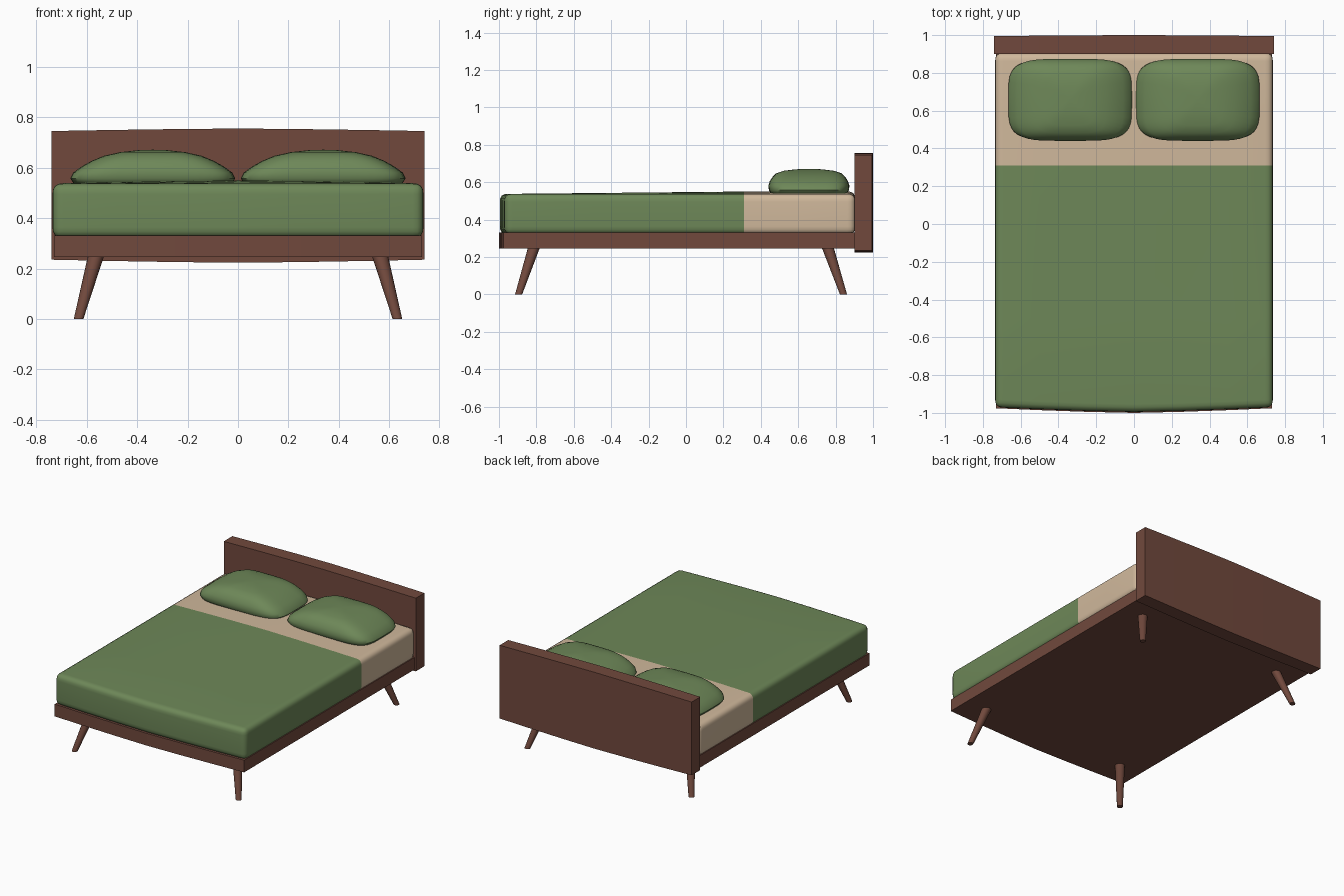
import bpy, bmesh, math
from mathutils import Vector

if "Cube" in bpy.data.objects:
    bpy.data.objects.remove(bpy.data.objects["Cube"])


def material(name, rgb):
    m = bpy.data.materials.new(name)
    m.diffuse_color = (*rgb, 1)
    m.use_nodes = True
    m.node_tree.nodes["Principled BSDF"].inputs["Base Color"].default_value = m.diffuse_color
    return m


WOOD = material("brown wood", (0.165, 0.066, 0.046))
GREEN = material("green fabric", (0.155, 0.245, 0.098))
CREAM = material("cream sheet", (0.63, 0.48, 0.33))


def finish(name, bm, mats, smooth=None):
    bmesh.ops.recalc_face_normals(bm, faces=bm.faces)
    me = bpy.data.meshes.new(name)
    bm.to_mesh(me)
    bm.free()
    for m in mats:
        me.materials.append(m)
    ob = bpy.data.objects.new(name, me)
    bpy.context.collection.objects.link(ob)
    if smooth:
        bpy.ops.object.select_all(action='DESELECT')
        ob.select_set(True)
        bpy.context.view_layer.objects.active = ob
        bpy.ops.object.shade_smooth_by_angle(angle=math.radians(smooth))
    return ob


def box(lo, hi):
    bm = bmesh.new()
    bmesh.ops.create_cube(bm, size=1)
    for v in bm.verts:
        v.co = Vector([l + (c + 0.5) * (h - l) for c, l, h in zip(v.co, lo, hi)])
    return bm


def cut(bm, co, no):
    bmesh.ops.bisect_plane(bm, geom=bm.verts[:] + bm.edges[:] + bm.faces[:],
                           plane_co=co, plane_no=no)


def cut_across(bm):
    for x in (-0.5, -0.25, 0, 0.25, 0.5):
        cut(bm, (x, 0, 0), (1, 0, 0))


def bow(x):
    return 1 - (abs(x) / 0.74) ** 1.4


# Headboard, slightly bowed at top, bottom and back
bm = box((-0.74, 0.90, 0.235), (0.74, 0.995, 0.745))
cut_across(bm)
for v in bm.verts:
    b = bow(v.co.x)
    v.co.z += 0.01 * b if v.co.z > 0.5 else -0.012 * b
    if v.co.y > 0.95:
        v.co.y += 0.005 * b
finish("headboard", bm, [WOOD])

# Bed frame with bowed front
bm = box((-0.73, -0.975, 0.245), (0.73, 0.91, 0.33))
cut_across(bm)
for v in bm.verts:
    if v.co.y < 0:
        v.co.y -= 0.025 * bow(v.co.x)
finish("bed_frame", bm, [WOOD])

# Mattress: cream sheet at the head, green blanket over the rest
bm = box((-0.735, -0.97, 0.322), (0.735, 0.905, 0.537))
bmesh.ops.bevel(bm, geom=bm.edges[:], offset=0.042, segments=4, profile=0.6,
                affect='EDGES')
cut_across(bm)
for y in (-0.5, 0.0, 0.31, 0.6):
    cut(bm, (0, y, 0), (0, 1, 0))
for f in bm.faces:
    f.material_index = 1 if f.calc_center_median().y > 0.31 else 0
for v in bm.verts:
    b = bow(v.co.x)
    if v.co.y < -0.85:
        v.co.y -= 0.025 * b
    if v.co.z > 0.48:
        v.co.z += 0.013 * b * min(1, (v.co.y + 1.0) / 1.3)
finish("mattress", bm, [GREEN, CREAM], 40)

# Pillows: stacked rounded-rectangle rings (width scale, depth scale, height)
RINGS = [(0.88, 0.86, 0.532), (0.965, 0.95, 0.54), (1.0, 0.985, 0.557),
         (0.965, 1.0, 0.58), (0.86, 0.965, 0.605), (0.74, 0.90, 0.627),
         (0.59, 0.81, 0.647), (0.40, 0.62, 0.661), (0.18, 0.32, 0.669)]
SIDES = 40
for side, label in ((-1, "left"), (1, "right")):
    bm = bmesh.new()
    loops = []
    for sx, sy, z in RINGS:
        loop = []
        for i in range(SIDES):
            a = 2 * math.pi * i / SIDES
            c, s = math.cos(a), math.sin(a)
            x = math.copysign(abs(c) ** 0.45, c) * 0.327 * sx
            y = math.copysign(abs(s) ** 0.45, s) * 0.217 * sy
            loop.append(bm.verts.new((side * 0.338 + x, 0.657 + y, z)))
        loops.append(loop)
    for a, b in zip(loops, loops[1:]):
        for i in range(SIDES):
            j = (i + 1) % SIDES
            bm.faces.new((a[i], a[j], b[j], b[i]))
    bm.faces.new(loops[0])
    top = bm.verts.new((side * 0.338, 0.657, 0.671))
    for i in range(SIDES):
        bm.faces.new((loops[-1][i], loops[-1][(i + 1) % SIDES], top))
    finish(label + "_pillow", bm, [GREEN], 50)

# Splayed tapered legs
for sx, xl in ((-1, "left"), (1, "right")):
    for foot_y, top_y, yl in ((-0.895, -0.813, "front"), (0.842, 0.758, "back")):
        bm = bmesh.new()
        bmesh.ops.create_cone(bm, cap_ends=True, segments=16, radius1=0.019,
                              radius2=0.032, depth=0.25)
        for v in bm.verts:
            t = v.co.z / 0.25 + 0.5
            v.co += Vector((sx * (0.632 + (0.563 - 0.632) * t),
                            foot_y + (top_y - foot_y) * t, 0.125))
        finish(f"{yl}_{xl}_leg", bm, [WOOD], 40)
